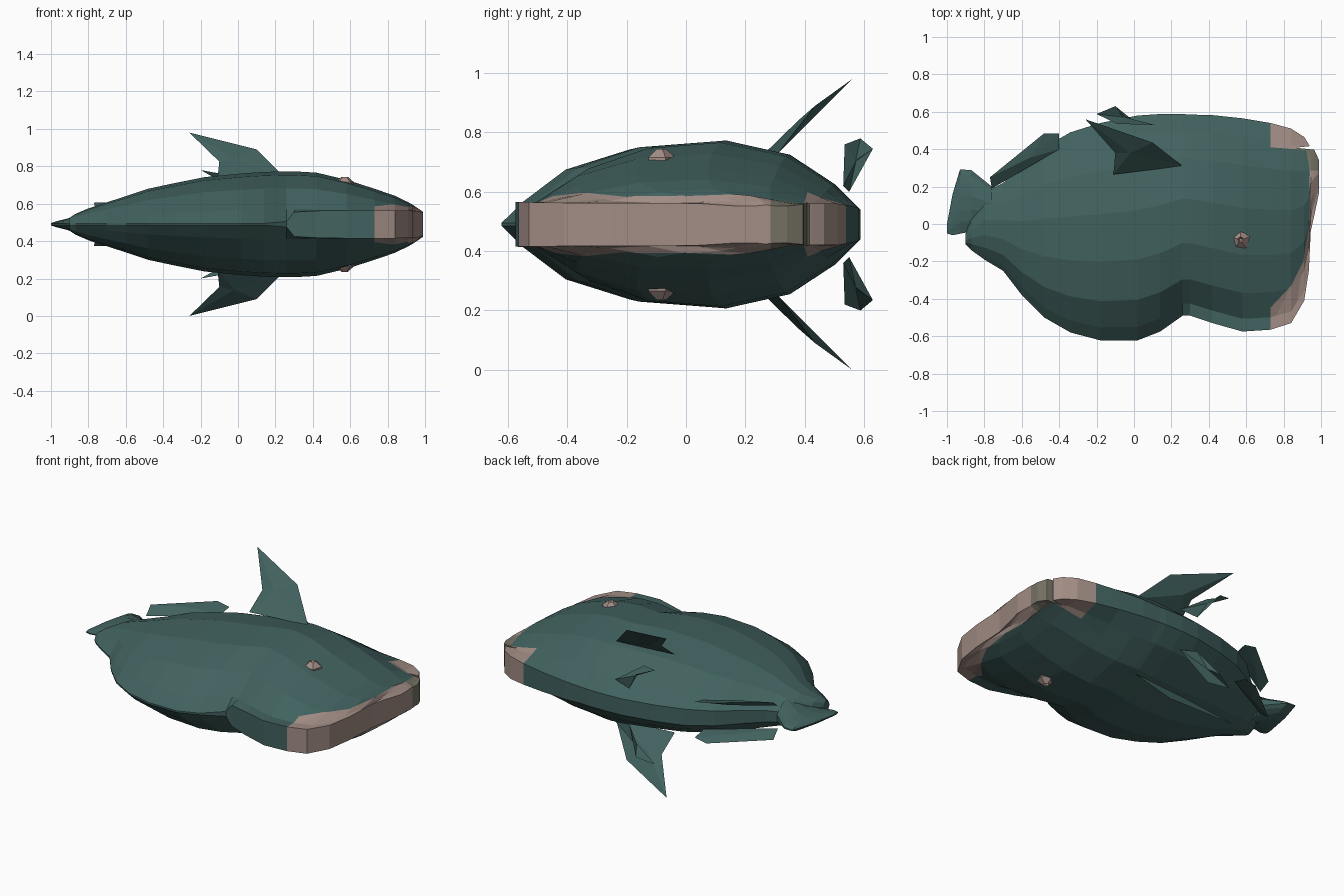
import bpy, bmesh, math
from mathutils import Vector

if "Cube" in bpy.data.objects:
    bpy.data.objects.remove(bpy.data.objects["Cube"])

MID = 0.49  # mirror plane height


def material(name, rgb):
    m = bpy.data.materials.new(name)
    m.diffuse_color = (*rgb, 1)
    m.use_nodes = True
    m.node_tree.nodes["Principled BSDF"].inputs["Base Color"].default_value = m.diffuse_color
    return m


TEAL = material("teal_skin", (0.053, 0.122, 0.115))
PINK = material("dusty_pink", (0.36, 0.265, 0.235))
OLIVE = material("olive_grey", (0.175, 0.165, 0.125))


def finish(name, bm, mats=(TEAL,)):
    bmesh.ops.remove_doubles(bm, verts=bm.verts, dist=0.0005)
    bmesh.ops.recalc_face_normals(bm, faces=bm.faces)
    me = bpy.data.meshes.new(name)
    bm.to_mesh(me)
    bm.free()
    for m in mats:
        me.materials.append(m)
    ob = bpy.data.objects.new(name, me)
    bpy.context.collection.objects.link(ob)
    return ob


# Cross-section from back to belly: (position, fullness)
SECTION = [(0, 0), (.06, .28), (.18, .68), (.36, .93), (.58, 1), (.78, .83), (.92, .48), (1, 0)]


def loft(rings):
    """Rings: x, y min, y max, half thickness, back edge, belly edge."""
    bm = bmesh.new()
    loops = []
    for x, y0, y1, h, e0, e1 in rings:
        top = []
        for t, g in SECTION:
            top.append((y0 + (y1 - y0) * t, max(h * g, e0 if t < .5 else e1)))
        pts = [(y, MID + z) for y, z in top] + [(y, MID - z) for y, z in reversed(top)]
        loops.append([bm.verts.new((x, y, z)) for y, z in pts])
    n = len(loops[0])
    for a, b in zip(loops, loops[1:]):
        for i in range(n):
            j = (i + 1) % n
            bm.faces.new((a[i], a[j], b[j], b[i]))
    bm.faces.new(loops[0])
    bm.faces.new(loops[-1])
    return bm


def lerp(table, v):
    for (a, p), (b, q) in zip(table, table[1:]):
        if v <= b:
            return p + (q - p) * max(0, (v - a) / (b - a))
    return table[-1][1]


# Body
bm = loft([
    (-.90, -.11, -.05, .035, .005, .01),
    (-.87, -.14, .04, .055, .005, .02),
    (-.80, -.19, .17, .085, .005, .03),
    (-.70, -.25, .22, .118, .005, .035),
    (-.60, -.38, .30, .150, .005, .04),
    (-.48, -.50, .41, .190, .005, .045),
    (-.34, -.58, .49, .220, .005, .05),
    (-.18, -.622, .54, .252, .005, .05),
    (.02, -.622, .58, .272, .005, .05),
    (.14, -.575, .588, .280, .005, .05),
    (.26, -.49, .588, .283, .015, .05),
    (.30, -.49, .585, .283, .065, .05),
    (.42, -.53, .582, .276, .072, .055),
    (.58, -.575, .565, .238, .075, .06),
    (.73, -.565, .54, .190, .075, .065),
    (.84, -.53, .51, .152, .075, .07),
    (.91, -.41, .465, .118, .073, .07),
    (.935, -.25, .425, .104, .072, .07),
    (.945, -.04, .405, .097, .072, .07),
    (.965, .05, .395, .084, .070, .068),
    (.99, .17, .34, .066, .062, .062)])
# Cut edges for the snout colours along a boundary of (y, x) points
EDGE = [(-.6, .69), (-.49, .69), (-.33, .84), (-.2, .905), (0, .936), (.28, .94),
        (.395, .92), (.41, .73), (.6, .73)]
cuts = [((q, b, 0), (b - a, p - q, 0)) for (a, p), (b, q) in zip(EDGE[1:], EDGE[2:])]
cuts += [((0, .285, 0), (0, 1, 0)), ((0, .40, 0), (0, 1, 0))]
for co, no in cuts:
    head = [f for f in bm.faces if f.calc_center_median().x > .66]
    geom = set(head) | {e for f in head for e in f.edges} | {v for f in head for v in f.verts}
    bmesh.ops.bisect_plane(bm, geom=list(geom), plane_co=co, plane_no=no)
for f in bm.faces:
    c = f.calc_center_median()
    if c.x > lerp(EDGE, c.y):
        f.material_index = 2 if .285 < c.y < .40 else 1
body = finish("body", bm, (TEAL, PINK, OLIVE))

# Mouth slit
bm = bmesh.new()
slit = [(.865, .408), (1.05, .388), (1.05, .428)]
face = bm.faces.new([bm.verts.new((x, y, .2)) for x, y in slit])
ext = bmesh.ops.extrude_face_region(bm, geom=[face])
bmesh.ops.translate(bm, vec=(0, 0, .6), verts=[g for g in ext["geom"] if isinstance(g, bmesh.types.BMVert)])
cutter = finish("mouth_cutter", bm, (OLIVE,))
cutter.hide_render = True
cutter.hide_set(True)
mod = body.modifiers.new("mouth", "BOOLEAN")
mod.operation = "DIFFERENCE"
mod.solver = "EXACT"
mod.object = cutter

# Tail fin
finish("tail_fin", loft([
    (-1.0, -.05, .0, .006, .003, .003),
    (-.97, -.06, .16, .016, .003, .003),
    (-.93, -.052, .292, .026, .003, .003),
    (-.87, -.04, .288, .042, .003, .004),
    (-.76, -.02, .20, .08, .01, .02)]))


def mirrored_fin(name, pts, thick):
    """Thin plate fin, repeated on the other side of the body."""
    for side, s in (("upper", 1), ("lower", -1)):
        ps = [Vector((x, y, MID + s * (z - MID))) for x, y, z in pts]
        centre = sum(ps, Vector()) / len(ps)
        n = (ps[1] - ps[0]).cross(ps[-1] - ps[0]).normalized() * thick / 2
        bm = bmesh.new()
        rim = [bm.verts.new(p) for p in ps]
        for apex in (centre + n, centre - n):
            a = bm.verts.new(apex)
            for i in range(len(rim)):
                bm.faces.new((rim[i], rim[(i + 1) % len(rim)], a))
        finish(f"{side}_{name}", bm)


mirrored_fin("side_fin", [(.26, .31, .73), (.10, .435, .89), (-.26, .56, .98),
                          (-.10, .38, .825), (-.11, .265, .73)], .03)
mirrored_fin("belly_fin", [(.11, .53, .62), (-.09, .535, .76), (-.20, .588, .78),
                           (-.10, .63, .745), (.0, .55, .60)], .012)
mirrored_fin("rear_flap", [(-.76, .19, .56), (-.77, .25, .605), (-.48, .485, .615),
                           (-.40, .485, .60), (-.40, .40, .58)], .03)

# Eyes: five-sided cups with a sunken centre
for side, s in (("upper", 1), ("lower", -1)):
    bm = bmesh.new()
    loops = []
    for r, z in ((.052, .69), (.052, .715), (.018, .744), (.008, .728)):
        loops.append([bm.verts.new((.57 + r * math.cos(a), -.085 + r * math.sin(a), MID + s * (z - MID)))
                      for a in [math.tau * (i + .25) / 5 for i in range(5)]])
    for a, b in zip(loops, loops[1:]):
        for i in range(5):
            j = (i + 1) % 5
            bm.faces.new((a[i], a[j], b[j], b[i]))
    bm.faces.new(loops[0])
    bm.faces.new(loops[-1])
    finish(f"{side}_eye", bm, (PINK,))
